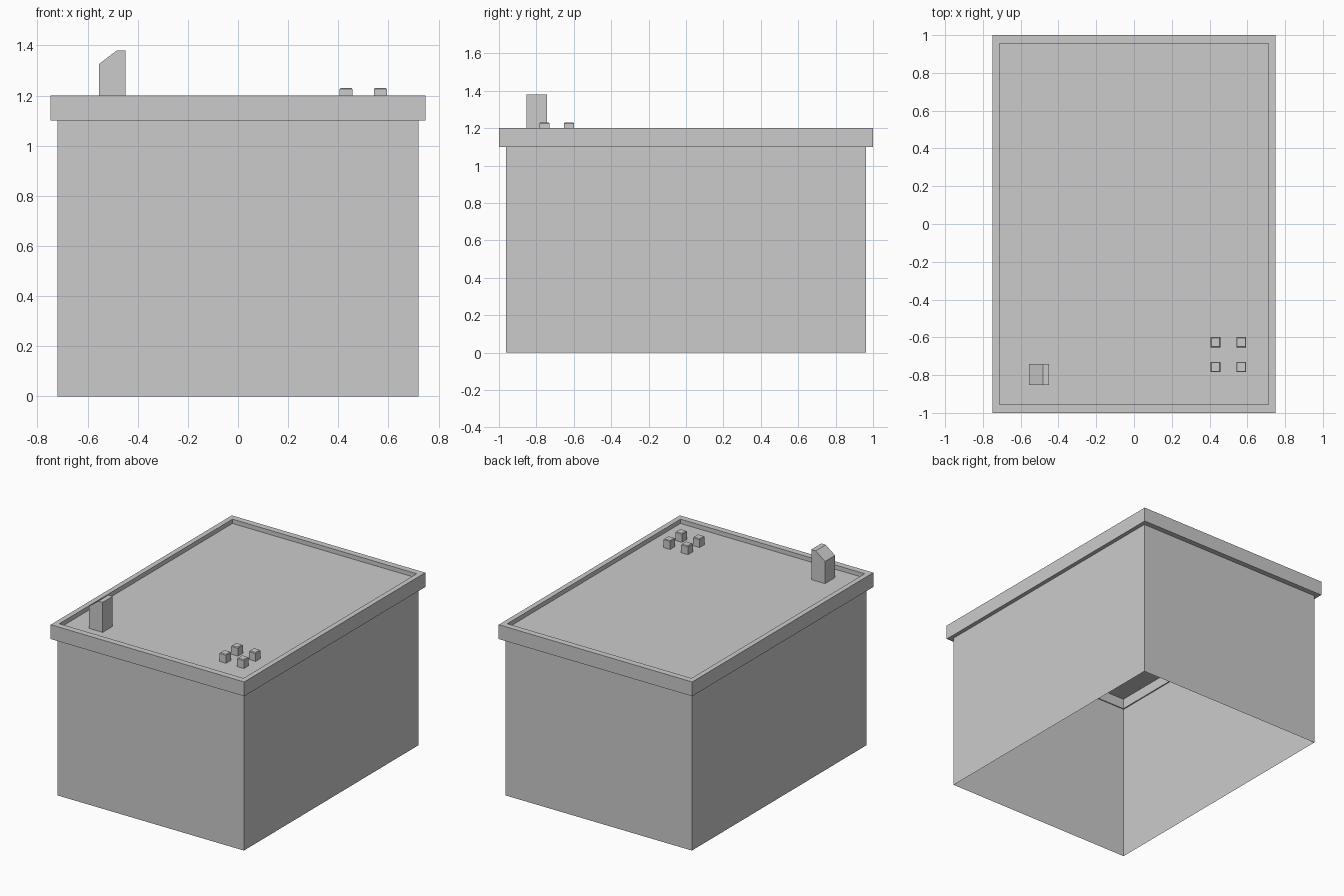
import bpy, bmesh

if "Cube" in bpy.data.objects:
    bpy.data.objects.remove(bpy.data.objects["Cube"])

FLOOR = 1.17


def mesh_object(name, bm):
    bmesh.ops.recalc_face_normals(bm, faces=bm.faces)
    mesh = bpy.data.meshes.new(name)
    bm.to_mesh(mesh)
    bm.free()
    obj = bpy.data.objects.new(name, mesh)
    bpy.context.collection.objects.link(obj)
    return obj


def loop(bm, x, y, z):
    return [bm.verts.new((sx * x, sy * y, z))
            for sx, sy in ((-1, -1), (1, -1), (1, 1), (-1, 1))]


def bridge(bm, a, b):
    n = len(a)
    for i in range(n):
        j = (i + 1) % n
        bm.faces.new((a[i], a[j], b[j], b[i]))


def prism(name, profile, y0, y1):
    # extrude an x-z profile along y
    bm = bmesh.new()
    a = [bm.verts.new((x, y0, z)) for x, z in profile]
    b = [bm.verts.new((x, y1, z)) for x, z in profile]
    bridge(bm, a, b)
    bm.faces.new(a)
    bm.faces.new(b)
    return mesh_object(name, bm)


# Cabinet body: thin walls, open at the bottom
bm = bmesh.new()
bridge(bm, loop(bm, 0.72, 0.963, 0), loop(bm, 0.72, 0.963, 1.1))
mesh_object("cabinet_walls", bm)

# Raised rim around the top
bm = bmesh.new()
rings = [loop(bm, 0.748, 1.0, 1.1), loop(bm, 0.748, 1.0, 1.2),
         loop(bm, 0.712, 0.956, 1.2), loop(bm, 0.712, 0.956, 1.1)]
for i in range(4):
    bridge(bm, rings[i], rings[(i + 1) % 4])
mesh_object("top_rim", bm)

# Recessed table surface
bm = bmesh.new()
bm.faces.new(loop(bm, 0.712, 0.956, FLOOR))
mesh_object("table_surface", bm).data.update()

# Lever post with slanted top
prism("lever_post", [(-0.555, FLOOR), (-0.449, FLOOR), (-0.449, 1.38),
                     (-0.483, 1.38), (-0.555, 1.325)], -0.853, -0.742)

# Four buttons with slightly chamfered tops
for i, x in enumerate((0.431, 0.568)):
    for j, y in enumerate((-0.757, -0.626)):
        bm = bmesh.new()
        levels = [loop(bm, 0.026, 0.027, z) for z in (FLOOR, 1.225)]
        levels.append(loop(bm, 0.022, 0.023, 1.23))
        bridge(bm, levels[0], levels[1])
        bridge(bm, levels[1], levels[2])
        bm.faces.new(levels[0])
        bm.faces.new(levels[2])
        mesh_object(f"button_{i}_{j}", bm).location = (x, y, 0)
